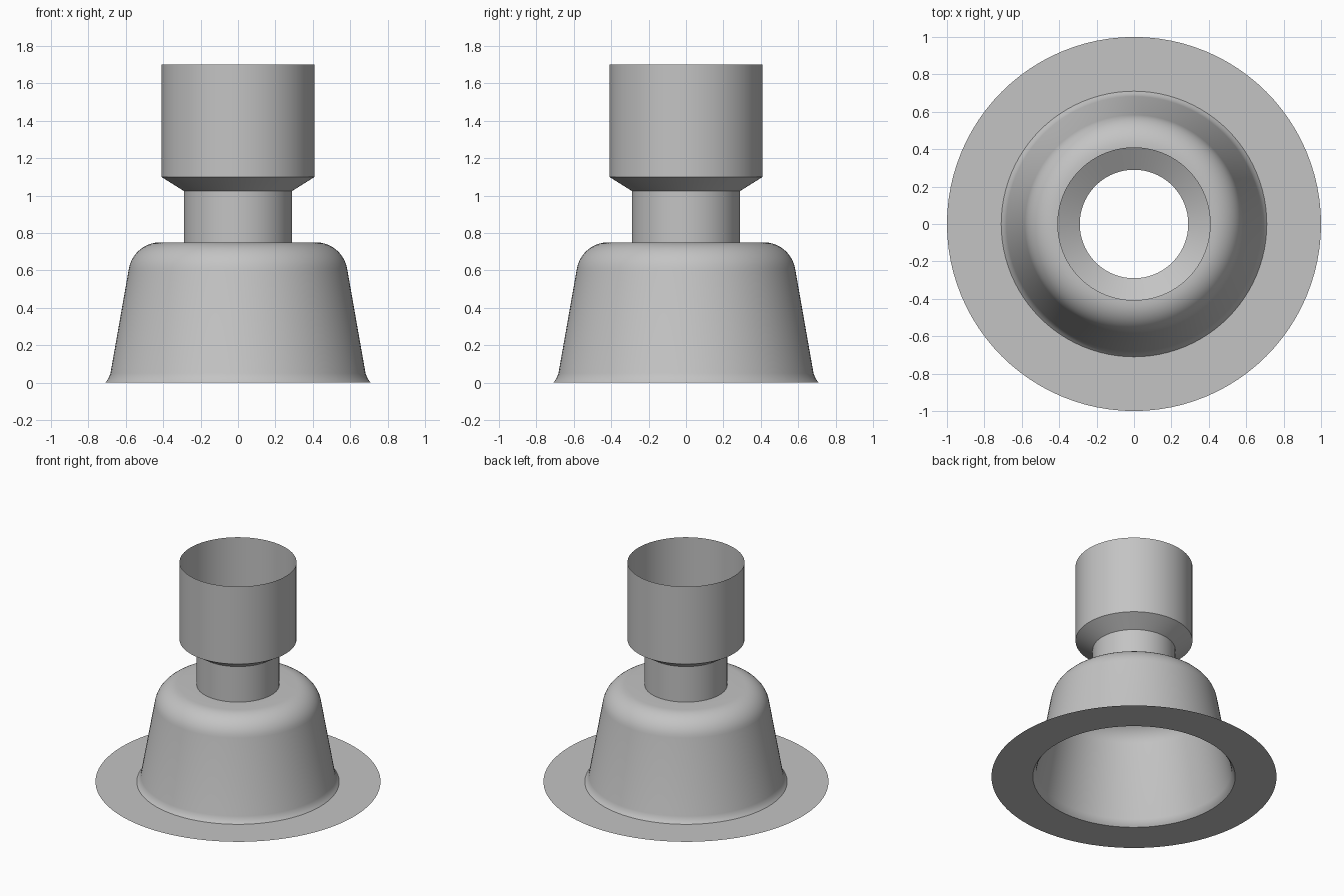
import bpy
import bmesh
from math import cos, sin, radians, tau

cube = bpy.data.objects.get("Cube")
if cube:
    bpy.data.objects.remove(cube, do_unlink=True)

grey = bpy.data.materials.new("plain grey")
grey.use_nodes = True
colour = (0.55, 0.55, 0.55, 1)
grey.diffuse_color = colour
grey.node_tree.nodes["Principled BSDF"].inputs["Base Color"].default_value = colour

SEGMENTS = 96


def lathe(name, profile):
    """Turn an (radius, height) profile, listed bottom to top, into a thin shell."""
    bm = bmesh.new()
    rings = []
    for r, z in profile:
        rings.append([bm.verts.new((r * cos(tau * i / SEGMENTS), r * sin(tau * i / SEGMENTS), z))
                      for i in range(SEGMENTS)])
    for low, high in zip(rings, rings[1:]):
        for i in range(SEGMENTS):
            j = (i + 1) % SEGMENTS
            bm.faces.new((low[i], low[j], high[j], high[i]))
    mesh = bpy.data.meshes.new(name)
    bm.to_mesh(mesh)
    bm.free()
    mesh.materials.append(grey)
    obj = bpy.data.objects.new(name, mesh)
    bpy.context.collection.objects.link(obj)
    bpy.ops.object.select_all(action="DESELECT")
    obj.select_set(True)
    bpy.context.view_layer.objects.active = obj
    bpy.ops.object.shade_smooth_by_angle(angle=radians(28))
    return obj


# Main dimensions
FOOT, NECK, CUP = 0.71, 0.29, 0.41
SHOULDER, BEND = 0.75, 0.17

# Flat ring on the ground
lathe("base_flange", [(1.0, 0), (FOOT, 0)])

# Tapered bell with a flared foot and a rounded shoulder
shoulder = [(0.416 + BEND * cos(radians(a)), SHOULDER - BEND + BEND * sin(radians(a)))
            for a in range(10, 91, 8)]
lathe("bell", [(FOOT, 0), (0.7, 0.012), (0.69, 0.028), (0.682, 0.05)]
      + shoulder + [(NECK, SHOULDER)])

# Straight neck
lathe("neck", [(NECK, SHOULDER), (NECK, 1.025)])

# Open cup on a conical seat
lathe("cup", [(NECK, 1.025), (CUP, 1.1), (CUP, 1.7)])
